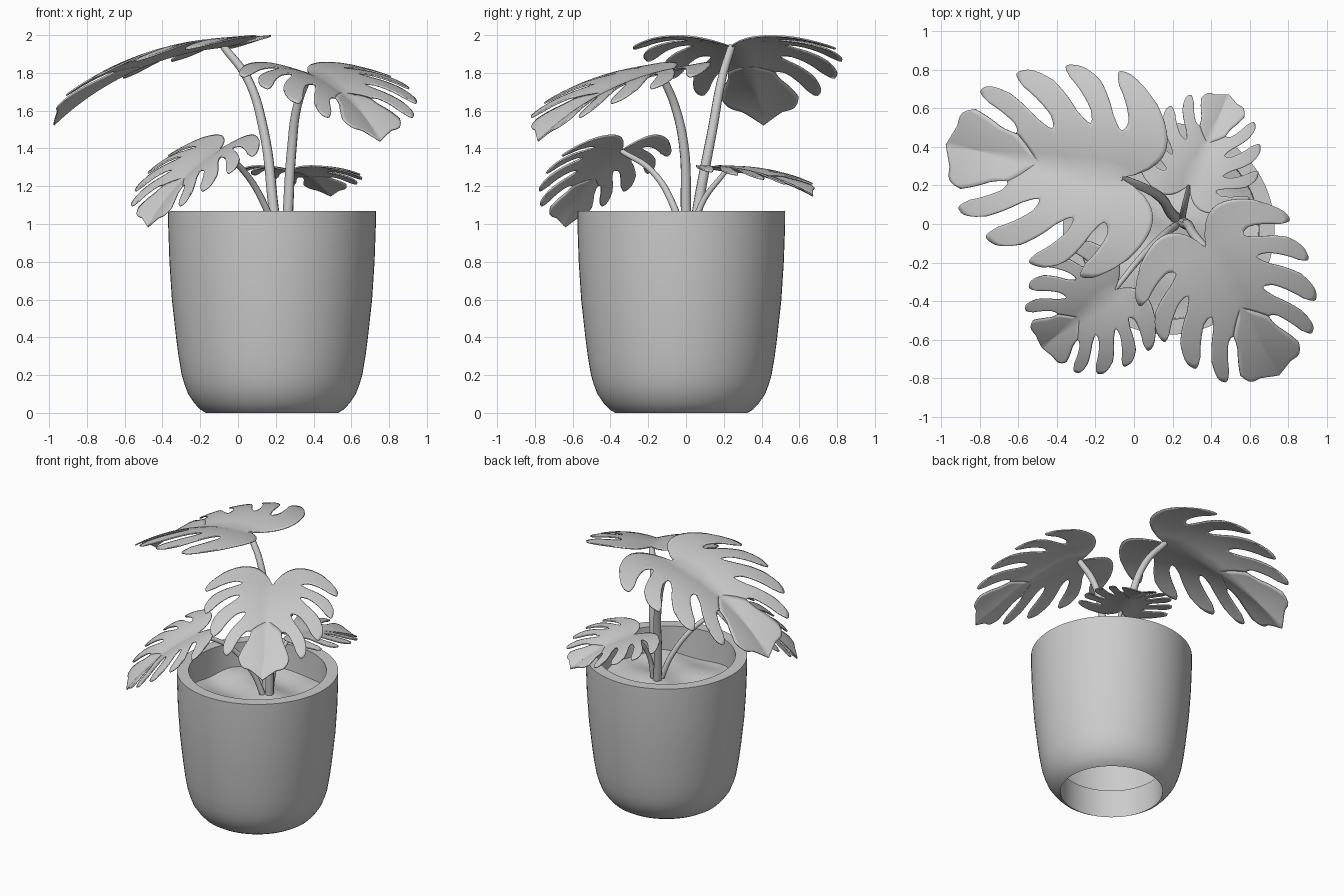
import bpy, bmesh
from math import sin, cos, pi, radians, sqrt
from mathutils import Vector

if "Cube" in bpy.data.objects:
    bpy.data.objects.remove(bpy.data.objects["Cube"])

CX, CY = 0.18, -0.025   # pot axis


def finish(name, bm, angle=40):
    bmesh.ops.remove_doubles(bm, verts=bm.verts, dist=1e-4)
    bmesh.ops.recalc_face_normals(bm, faces=bm.faces)
    me = bpy.data.meshes.new(name)
    bm.to_mesh(me)
    bm.free()
    ob = bpy.data.objects.new(name, me)
    bpy.context.collection.objects.link(ob)
    bpy.ops.object.select_all(action='DESELECT')
    ob.select_set(True)
    bpy.context.view_layer.objects.active = ob
    bpy.ops.object.shade_smooth_by_angle(angle=radians(angle))
    return ob


def grid(bm, rows):
    """Skin a rectangular array of points with quads."""
    vs = [[bm.verts.new(p) for p in r] for r in rows]
    for r0, r1 in zip(vs, vs[1:]):
        for k in range(len(r0) - 1):
            bm.faces.new((r0[k], r0[k + 1], r1[k + 1], r1[k]))


def lathe(name, profile, z_offset=lambda x, y: 0, seg=64):
    bm = bmesh.new()
    rows = []
    for r, z in profile:
        ring = []
        for i in range(seg + 1):
            x, y = r * cos(2 * pi * i / seg), r * sin(2 * pi * i / seg)
            ring.append((CX + x, CY + y, z + z_offset(x, y)))
        rows.append(ring)
    grid(bm, rows)
    bmesh.ops.dissolve_degenerate(bm, dist=1e-5, edges=bm.edges)
    return finish(name, bm)


# Pot: open shell with a hole in the base, rounded foot and thick rim (closed profile)
lathe("pot", [(.35, .21), (.35, 0), (.38, .018), (.41, .05), (.444, .1),
              (.463, .15), (.478, .2), (.495, .3), (.508, .4), (.53, .6), (.543, .8),
              (.55, 1.0), (.55, 1.07), (.47, 1.07), (.465, .8), (.45, .6), (.43, .4),
              (.41, .21), (.35, .21)])

# Soil: lumpy disc inside the pot
lathe("soil", [(.468 * k / 12, .875) for k in range(13)],
      lambda x, y: .02 * sin(9 * x + 1) * cos(8 * y) + .012 * sin(17 * y + 6 * x))

# Leaf veins dividing the lobes of one half: root, control and edge point (across, along)
VEINS = [((0, 0), (.14, -.43), (.54, .0)),
         ((0, .03), (.36, .0), (.55, .21)),
         ((0, .12), (.38, .18), (.51, .52)),
         ((0, .28), (.28, .40), (.39, .76)),
         ((0, .46), (.20, .62), (.26, .92)),
         ((0, .85), (0, .95), (0, 1.05))]
LOBES = len(VEINS) - 1


def blade(s, t):
    i = min(int(s), LOBES - 1)
    f = s - i
    a, b, c = (Vector(p).lerp(Vector(q), f) for p, q in zip(VEINS[i], VEINS[i + 1]))
    return a * (1 - t) ** 2 + b * 2 * t * (1 - t) + c * t * t


def leaf(name, base, heading, length, width, a, b):
    """Split leaf bent from pitch a at the stalk to pitch b at the tip."""
    a, b = radians(a), radians(b)
    kappa = (b - a) / (1.04 * length)
    h = Vector((heading[0], heading[1], 0)).normalized()
    side = Vector((h.y, -h.x, 0))

    def place(p, sign):
        x, y = p.x, p.y * length
        lift = (.3 * x - .55 * x * x) * width
        if y > 0:
            th = a + kappa * y
            out, up = (sin(th) - sin(a)) / kappa, (cos(th) - cos(a)) / kappa
        else:
            th, out, up = a, y * cos(a), -y * sin(a)
        out += lift * sin(th)
        up += lift * cos(th)
        return Vector(base) + h * out + side * (sign * x * width) + Vector((0, 0, up))

    bm = bmesh.new()
    steps = [0, .12, .25, .36, .41, .45, .47, .5, .54, .6, .68, .76, .84, .9, .95, 1]
    for sign in (1, -1):
        for i in range(LOBES):
            last = i == LOBES - 1
            rows = []
            for step in steps:
                row = []
                for k in range(11):
                    u = k / 5 - 1
                    # lobe ends are rounded, the leaf tip stays pointed
                    rounding = (.06 * (1 - u * u) if u > 0 else .13 * abs(u) ** 3) if last \
                        else .17 * abs(u) ** 3
                    if last and u <= 0:
                        rounding = max(rounding, .06 * (1 + u) ** 2)
                    # slots open with a round inner end
                    t = step * (1 - rounding)
                    gap = sqrt(min(1, max(0, (t - .375) / .13)))
                    left = 0 if i == 0 else gap * (.13 if last else .19)
                    right = 0 if last else gap * .19
                    s = i + left + (1 - left - right) * k / 10
                    row.append(place(blade(s, t), sign))
                rows.append(row)
            grid(bm, rows)
    bmesh.ops.dissolve_degenerate(bm, dist=1e-5, edges=bm.edges)
    ob = finish(name, bm, 50)
    mod = ob.modifiers.new("thickness", 'SOLIDIFY')
    mod.thickness = .008
    mod.offset = 0


def stem(name, points, r0, r1):
    """Tapered tube through the points."""
    cu = bpy.data.curves.new(name, 'CURVE')
    cu.dimensions = '3D'
    cu.bevel_depth = 1
    cu.bevel_resolution = 3
    cu.use_fill_caps = True
    cu.resolution_u = 8
    sp = cu.splines.new('BEZIER')
    sp.bezier_points.add(len(points) - 1)
    for i, (bp, p) in enumerate(zip(sp.bezier_points, points)):
        bp.co = p
        bp.handle_left_type = bp.handle_right_type = 'AUTO'
        bp.radius = r0 + (r1 - r0) * i / (len(points) - 1)
    ob = bpy.data.objects.new(name, cu)
    bpy.context.collection.objects.link(ob)
    bpy.ops.object.select_all(action='DESELECT')
    ob.select_set(True)
    bpy.context.view_layer.objects.active = ob
    bpy.ops.object.convert(target='MESH')
    bpy.ops.object.shade_smooth_by_angle(angle=radians(50))


# Four leaves: base, heading, length and width scale, pitch at base and tip
leaf("leaf_large_left", (-.07, .24, 1.938), (-.90, .17), .98, 1.0, 5, 43)
leaf("leaf_large_right", (.375, -.125, 1.795), (.378, -.66), .81, .83, 9, 41)
leaf("leaf_small_front", (-.10, -.34, 1.39), (-.377, -.30), .606, .66, 26, 54)
leaf("leaf_small_back", (.29, .21, 1.28), (.20, .46), .5, .58, 2, 27)

# Stalks rising from the soil to each leaf
stem("stem_large_left", [(.22, .03, .84), (.19, .06, 1.07), (.135, .14, 1.5),
                         (.05, .19, 1.77), (-.075, .24, 1.938)], .03, .021)
stem("stem_large_right", [(.255, .01, .84), (.265, 0, 1.07), (.285, -.01, 1.4),
                          (.315, -.06, 1.63), (.375, -.13, 1.79)], .03, .021)
stem("stem_small_front", [(.23, 0, .84), (.15, -.06, 1.08), (.03, -.18, 1.28),
                          (-.10, -.34, 1.385)], .021, .014)
stem("stem_small_back", [(.25, .02, .84), (.26, .08, 1.1), (.29, .21, 1.28)], .019, .013)
